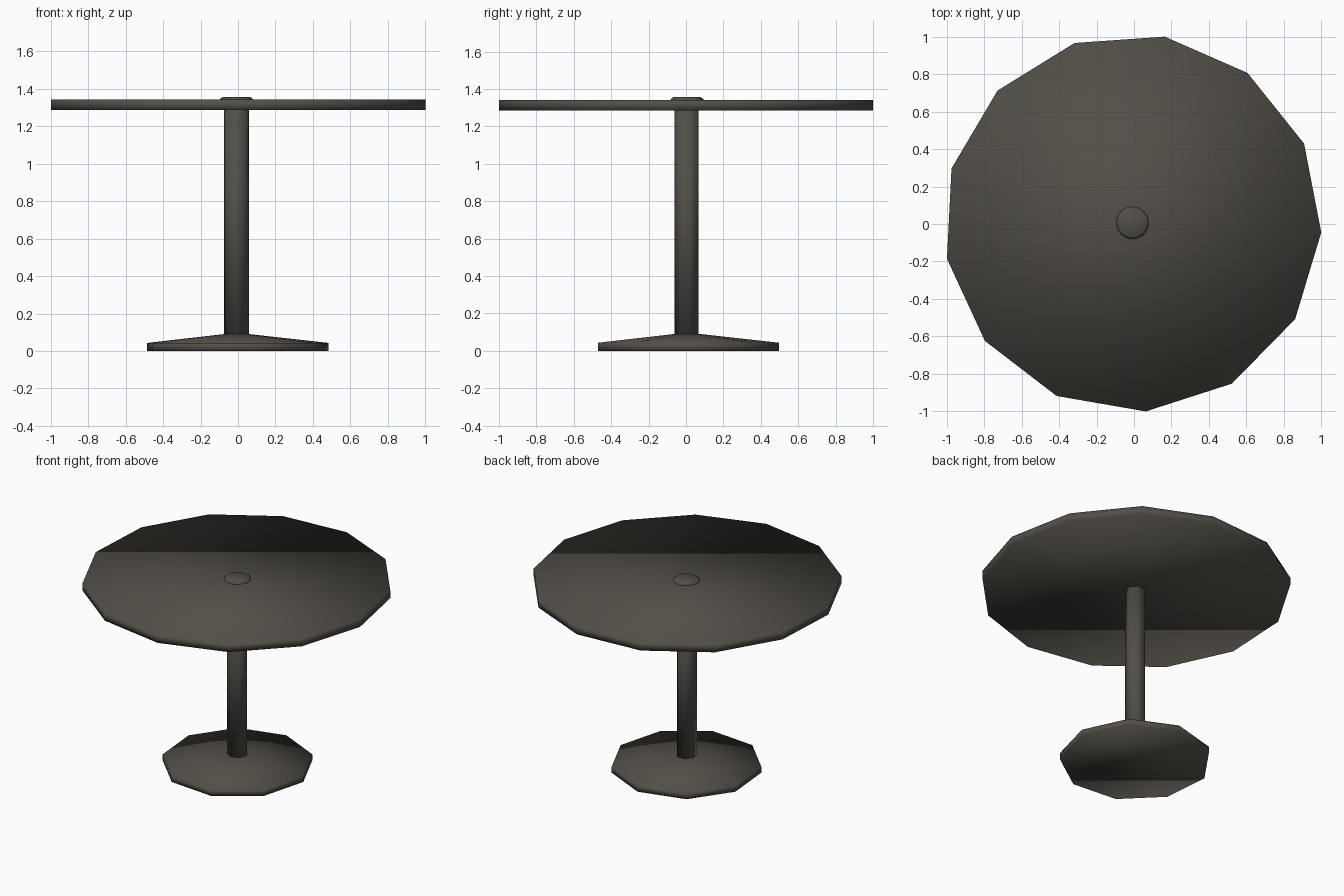
import bpy, bmesh, math

if "Cube" in bpy.data.objects:
    bpy.data.objects.remove(bpy.data.objects["Cube"])

CENTER = (-0.008, 0.006)

metal = bpy.data.materials.new("dark_brown_grey")
metal.diffuse_color = (0.085, 0.077, 0.064, 1)
metal.use_nodes = True
metal.node_tree.nodes["Principled BSDF"].inputs["Base Color"].default_value = metal.diffuse_color


def lathe(name, sides, phase, profile):
    """Stack n-sided rings from (radius, z) pairs and close both ends."""
    bm = bmesh.new()
    rings = []
    for r, z in profile:
        ring = []
        for i in range(sides):
            a = math.radians(phase) + 2 * math.pi * i / sides
            ring.append(bm.verts.new((CENTER[0] + r * math.cos(a),
                                      CENTER[1] + r * math.sin(a), z)))
        rings.append(ring)
    for lo, hi in zip(rings, rings[1:]):
        for i in range(sides):
            j = (i + 1) % sides
            bm.faces.new((lo[i], lo[j], hi[j], hi[i]))
    bm.faces.new(rings[0][::-1])
    bm.faces.new(rings[-1])
    # smooth around the rim, sharp between rim and flat faces
    for f in bm.faces:
        f.smooth = True
    for e in bm.edges:
        a = e.calc_face_angle(0)
        level = abs(e.verts[0].co.z - e.verts[1].co.z) < 1e-5
        e.smooth = not (level and a > math.radians(30))
    me = bpy.data.meshes.new(name)
    bm.to_mesh(me)
    bm.free()
    me.materials.append(metal)
    ob = bpy.data.objects.new(name, me)
    bpy.context.collection.objects.link(ob)
    return ob


# foot: nine-sided plate with a shallow cone on top
lathe("base", 9, 5, [(0.494, 0), (0.494, 0.043), (0.07, 0.09)])
# pedestal
lathe("column", 7, -90, [(0.068, 0.08), (0.068, 1.30)])
# thirteen-sided table top
lathe("table_top", 13, -2.9, [(1.009, 1.286), (1.009, 1.342)])
# small bevelled cap in the middle of the top
lathe("center_cap", 16, 0, [(0.087, 1.335), (0.087, 1.346), (0.073, 1.357)])
